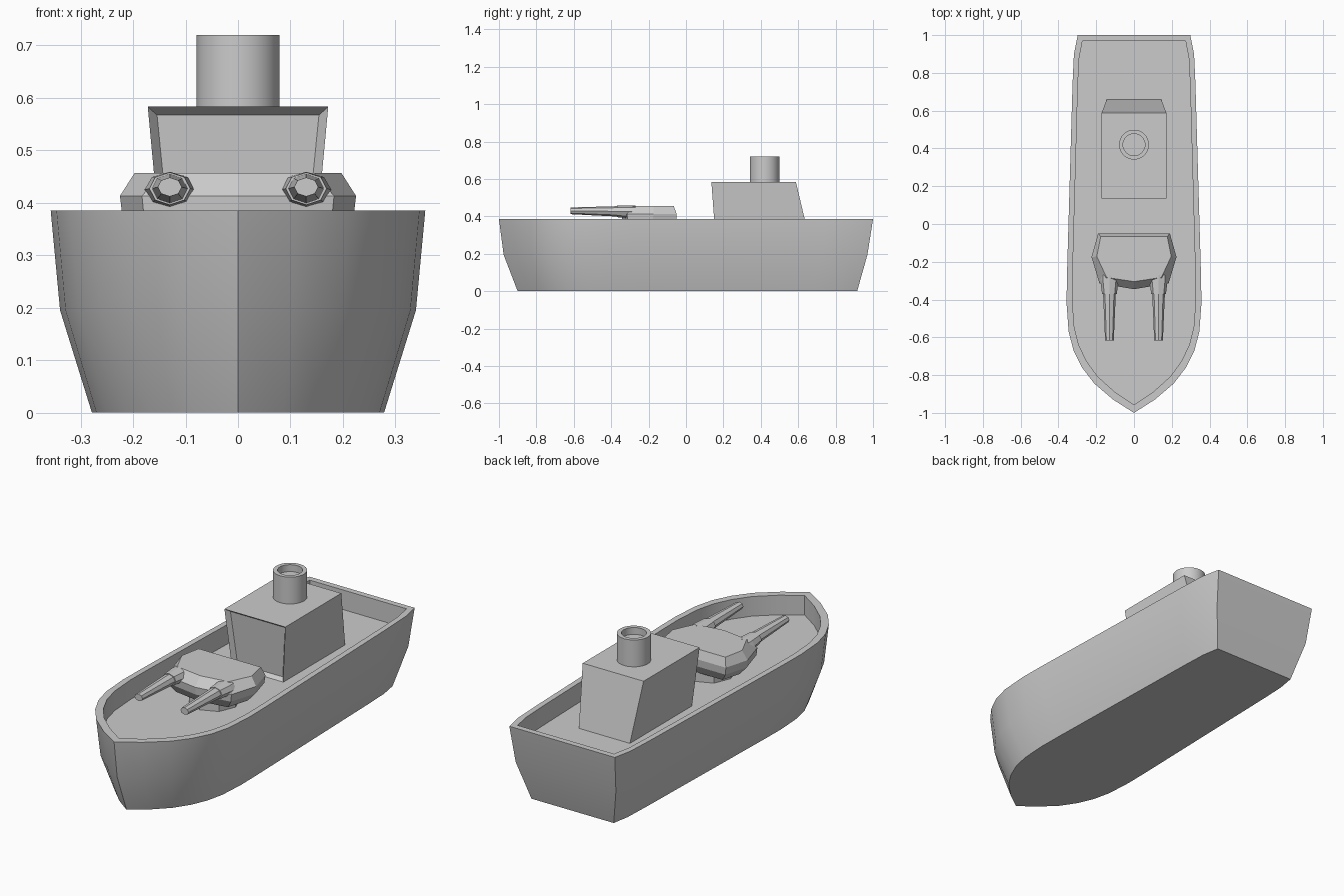
import bpy, bmesh, math

if "Cube" in bpy.data.objects:
    bpy.data.objects.remove(bpy.data.objects["Cube"])


def loft(name, rings, smooth=None):
    """Skin a stack of equal-length rings and cap both ends."""
    bm = bmesh.new()
    vr = [[bm.verts.new(p) for p in ring] for ring in rings]
    n = len(vr[0])
    for a, b in zip(vr, vr[1:]):
        for i in range(n):
            j = (i + 1) % n
            bm.faces.new((a[i], a[j], b[j], b[i]))
    bm.faces.new(vr[0])
    bm.faces.new(vr[-1])
    bmesh.ops.recalc_face_normals(bm, faces=bm.faces)
    me = bpy.data.meshes.new(name)
    bm.to_mesh(me)
    bm.free()
    ob = bpy.data.objects.new(name, me)
    bpy.context.collection.objects.link(ob)
    if smooth:
        bpy.ops.object.select_all(action='DESELECT')
        ob.select_set(True)
        bpy.context.view_layer.objects.active = ob
        bpy.ops.object.shade_smooth_by_angle(angle=math.radians(smooth))
    return ob


def mirrored(half):
    """Close a half outline (stern to centreline bow point) across x = 0."""
    return half + [(-x, y) for x, y in reversed(half) if x > 0]


def circle(r, z, cx, cy, n):
    return [(cx + r * math.cos(2 * math.pi * i / n),
             cy + r * math.sin(2 * math.pi * i / n), z) for i in range(n)]


# Hull with hollow deck behind a bulwark
deck_line = mirrored([(.298, 1), (.318, .9), (.325, .75), (.355, -.28), (.357, -.42),
                      (.346, -.57), (.32, -.67), (.275, -.76), (.21, -.845),
                      (.11, -.93), (0, -1)])


def hull_ring(z, sx, y0, y1):
    return [(x * sx, y0 + (y + 1) / 2 * (y1 - y0), z) for x, y in deck_line]


loft("hull", [hull_ring(0, .78, -.90, .915),
              hull_ring(.195, .95, -.975, .97),
              hull_ring(.385, 1, -1, 1),
              hull_ring(.385, .915, -.957, .97),
              hull_ring(.285, .915, -.957, .97)], 35)


# Bridge house, flaring upward, with a recessed front window
def box_ring(z, w, y0, y1):
    return [(-w, y0, z), (w, y0, z), (w, y1, z), (-w, y1, z)]


bridge = loft("bridge_house", [box_ring(.283, .144, .158, .659),
                               box_ring(.583, .172, .136, .588)])
bm = bmesh.new()
bm.from_mesh(bridge.data)
front = min(bm.faces, key=lambda f: f.calc_center_median().y)
bmesh.ops.inset_individual(bm, faces=[front], thickness=.024, depth=0)
bmesh.ops.translate(bm, verts=front.verts, vec=(0, .022, 0))
bm.to_mesh(bridge.data)
bm.free()

# Funnel with recessed mouth
loft("funnel", [circle(r, z, 0, .42, 32) for r, z in
                ((.079, .575), (.079, .72), (.058, .72), (.058, .685))], 35)

# Turret body: chamfered top, vertical band, tapered underside
top = mirrored([(.176, -.066), (.197, -.172), (.145, -.283), (0, -.305)])
mid = mirrored([(.19, -.05), (.225, -.175), (.183, -.315), (0, -.345)])


def level(outline, z, s=1):
    return [(x * s, -.19 + (y + .19) * s, z) for x, y in outline]


loft("turret", [level(mid, .33, .8), level(mid, .375, .98),
                level(mid, .413), level(top, .457)])

# Turret pedestal
loft("turret_pedestal", [circle(.12, z, 0, -.19, 8) for z in (.283, .335)])


# Twin guns: faceted collar and tapered barrel
def gun_ring(cx, y, rx, rz, z):
    return [(cx + rx * math.cos(i * math.pi / 4), y,
             z + rz * math.sin(i * math.pi / 4)) for i in range(8)]


for side, cx in (("left", -.13), ("right", .13)):
    loft("gun_collar_" + side, [gun_ring(cx, -.27, .048, .034, .425),
                                gun_ring(cx, -.30, .048, .034, .425),
                                gun_ring(cx, -.37, .039, .031, .427)])
    loft("gun_barrel_" + side, [gun_ring(cx, -.36, .034, .028, .427),
                                gun_ring(cx, -.617, .023, .018, .43)])
